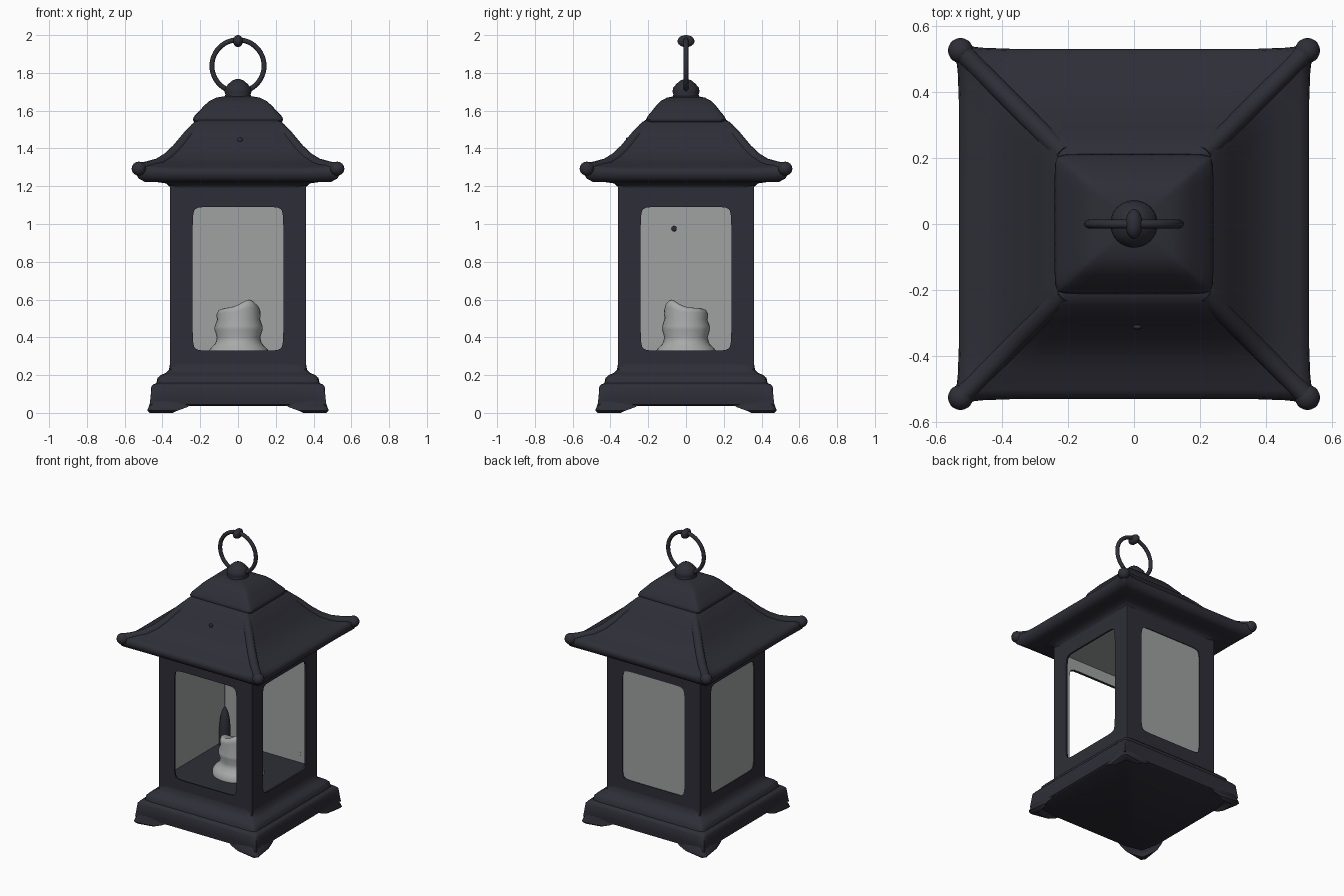
import bpy, bmesh, math
from mathutils import Matrix

cube = bpy.data.objects.get("Cube")
if cube:
    bpy.data.objects.remove(cube, do_unlink=True)


def material(name, rgb):
    m = bpy.data.materials.new(name)
    m.use_nodes = True
    m.diffuse_color = (*rgb, 1)
    bsdf = next(n for n in m.node_tree.nodes if n.type == 'BSDF_PRINCIPLED')
    bsdf.inputs["Base Color"].default_value = (*rgb, 1)
    return m


IRON = material("dark iron", (0.027, 0.027, 0.038))
GLASS = material("frosted grey", (0.345, 0.36, 0.355))
WAX = material("pale wax", (0.39, 0.4, 0.395))


def finish(obj, mats, angle=40):
    for m in mats:
        obj.data.materials.append(m)
    bpy.ops.object.select_all(action='DESELECT')
    obj.select_set(True)
    bpy.context.view_layer.objects.active = obj
    bpy.ops.object.shade_smooth_by_angle(angle=math.radians(angle))
    return obj


def from_bmesh(name, bm, mats, angle=40):
    bmesh.ops.recalc_face_normals(bm, faces=bm.faces)
    mesh = bpy.data.meshes.new(name)
    bm.to_mesh(mesh)
    bm.free()
    obj = bpy.data.objects.new(name, mesh)
    bpy.context.collection.objects.link(obj)
    return finish(obj, mats, angle)


def outline(hx, hy, k, n=12):
    """Rounded rectangle as (x, y, corner weight); a larger k is sharper."""
    pts = []
    for side in range(4):
        for i in range(n):
            t = math.sin(math.pi / 2 * (2 * i / n - 1))
            s = (1 + abs(t) ** k) ** (-1 / k)
            x, y = s, s * t
            for _ in range(side):
                x, y = -y, x
            pts.append((x * hx, y * hy, abs(t) ** 14))
    return pts


def loft(name, rings, mats, closed=False, inner_strip=None, angle=40):
    bm = bmesh.new()
    rows = [[bm.verts.new(p) for p in ring] for ring in rings]
    n = len(rows[0])
    pairs = list(zip(rows, rows[1:] + rows[:1]))
    for r, (a, b) in enumerate(pairs if closed else pairs[:-1]):
        for i in range(n):
            j = (i + 1) % n
            f = bm.faces.new((a[i], a[j], b[j], b[i]))
            f.material_index = int(r == inner_strip)
    if not closed:
        bm.faces.new(rows[0])
        bm.faces.new(rows[-1])
    return from_bmesh(name, bm, mats, angle)


def tower(name, profile, mat, k=20, cx=0, cy=0, depth=1, angle=40):
    """Stack of rounded squares: half width, height, corner flare, corner lift."""
    rings = []
    for half, z, *corner in profile:
        flare, lift = corner or (0, 0)
        rings.append([(cx + x * (1 + flare * w), cy + y * (1 + flare * w), z + lift * w)
                      for x, y, w in outline(half, half * depth, k)])
    return loft(name, rings, [mat], angle=angle)


def ball(name, loc, scale, mat):
    bm = bmesh.new()
    bmesh.ops.create_uvsphere(bm, u_segments=20, v_segments=12, radius=1)
    bmesh.ops.transform(bm, matrix=Matrix.Translation(loc) @ Matrix.Diagonal((*scale, 1)),
                        verts=bm.verts)
    return from_bmesh(name, bm, [mat], 60)


def box(name, loc, size, mat):
    bm = bmesh.new()
    bmesh.ops.create_cube(bm, size=1)
    bmesh.ops.transform(bm, matrix=Matrix.Translation(loc) @ Matrix.Diagonal((*size, 1)),
                        verts=bm.verts)
    return from_bmesh(name, bm, [mat])


# Stepped plinth
tower("base", [(0.44, 0.036, 0.03, 0), (0.454, 0.044, 0.055, 0), (0.458, 0.08, 0.035, 0),
               (0.458, 0.138, 0.02, 0), (0.45, 0.15, 0.01, 0), (0.432, 0.158),
               (0.426, 0.185), (0.41, 0.2), (0.385, 0.21), (0.366, 0.228),
               (0.36, 0.26)], IRON, k=30, angle=50)

# Corner feet, flared down from the plinth
for sx in (-1, 1):
    for sy in (-1, 1):
        rings = []
        for z, a, b, c in ((0, 0.345, 0.435, 0.468), (0.012, 0.32, 0.43, 0.481),
                           (0.03, 0.27, 0.42, 0.474), (0.07, 0.2, 0.4, 0.46)):
            d = c - 0.02
            rings.append([(sx * x, sy * y, z) for x, y in
                          ((c, d), (d, c), (a, d), (b, b), (d, a))])
        loft("foot", rings, [IRON], angle=50)

# Four thin walls with rounded openings, grey on the inside
MID = 0.71
for i, side in enumerate(("front", "left", "back", "right")):
    rings = []
    for hx, hz, k, y in ((0.352, 0.5, 400, -0.36), (0.24, 0.38, 16, -0.36),
                         (0.243, 0.383, 16, -0.345), (0.352, 0.5, 400, -0.345)):
        rings.append([(x, y, MID + z) for x, z, _ in outline(hx, hz, k)])
    wall = loft(side + "_wall", rings, [IRON, GLASS], closed=True, inner_strip=2, angle=30)
    turn = Matrix.Rotation(i * math.pi / 2, 4, 'Z')
    wall.data.transform(turn)
    # Frosted panes only at the back and the right
    if side in ("back", "right"):
        pane = loft(side + "_pane",
                    [[(x, y, MID + z) for x, z, _ in outline(0.246, 0.386, 16)]
                     for y in (-0.353, -0.344)], [GLASS], angle=30)
        pane.data.transform(turn)

# Rounded corner posts
for sx in (-1, 1):
    for sy in (-1, 1):
        tower("corner_post", [(0.009, 0.21), (0.009, 1.22)], IRON, k=5,
              cx=sx * 0.3512, cy=sy * 0.3512)

# Inside of the housing
box("floor", (0, 0, 0.285), (0.69, 0.69, 0.03), IRON)
box("ceiling", (0, 0, 1.175), (0.69, 0.69, 0.01), GLASS)
tower("inner_corner_mark", [(0.036, 0.3), (0.036, 0.42), (0.03, 0.49), (0.018, 0.54),
                            (0.002, 0.57)], IRON, k=2, cx=-0.306, cy=0.292)
ball("pane_speck", (-0.344, -0.063, 0.975), (0.005, 0.014, 0.014), IRON)

# Melted candle with one raised lip and one slumped side
candle = tower("candle", [(0.165, 0.298), (0.163, 0.325), (0.145, 0.345), (0.122, 0.37),
                          (0.115, 0.4), (0.127, 0.44), (0.126, 0.46), (0.114, 0.495),
                          (0.117, 0.53), (0.11, 0.55), (0.095, 0.556),
                          (0.05, 0.53)], WAX, k=2, cx=0.003, angle=60)
for v in candle.data.vertices:
    if v.co.z > 0.48:
        lip = math.exp(-((v.co.x - 0.06) ** 2 + (v.co.y + 0.08) ** 2) / 0.004)
        slump = math.exp(-((v.co.x + 0.08) ** 2 + (v.co.y - 0.08) ** 2) / 0.006)
        v.co.z += (0.04 * lip - 0.05 * slump) * (v.co.z - 0.48) / 0.07

# Sweeping roof with upturned corners
tower("roof", [(0.355, 1.182), (0.362, 1.198), (0.38, 1.215), (0.43, 1.222),
               (0.49, 1.222, 0.03, 0), (0.518, 1.238, 0.05, 0.005),
               (0.53, 1.266, 0.06, 0.02), (0.525, 1.29, 0.055, 0.028),
               (0.5, 1.302, 0.04, 0.022), (0.44, 1.326), (0.39, 1.358), (0.345, 1.402),
               (0.29, 1.47), (0.245, 1.528), (0.215, 1.55)], IRON, k=24, angle=60)

# Soft hip ridges and corner tips
for sx in (-1, 1):
    for sy in (-1, 1):
        path = bpy.data.curves.new("hip_ridge", 'CURVE')
        path.dimensions = '3D'
        path.bevel_depth = 0.03
        path.bevel_resolution = 3
        path.use_fill_caps = True
        line = path.splines.new('POLY')
        stops = ((0.525, 1.297), (0.48, 1.302), (0.42, 1.319), (0.37, 1.35),
                 (0.325, 1.393), (0.27, 1.459), (0.21, 1.52))
        line.points.add(len(stops) - 1)
        for p, (d, z) in zip(line.points, stops):
            p.co = (sx * d, sy * d, z, 1)
        ridge = bpy.data.objects.new("hip_ridge", path)
        bpy.context.collection.objects.link(ridge)
        bpy.ops.object.select_all(action='DESELECT')
        ridge.select_set(True)
        bpy.context.view_layer.objects.active = ridge
        bpy.ops.object.convert(target='MESH')
        finish(bpy.context.view_layer.objects.active, [IRON], 60)
        ball("corner_tip", (sx * 0.525, sy * 0.525, 1.293), (0.038, 0.038, 0.037), IRON)
ball("roof_pip", (0.01, -0.312, 1.445), (0.014, 0.007, 0.014), IRON)

# Upper cap and knob
tower("roof_cap", [(0.21, 1.535), (0.232, 1.54), (0.24, 1.553), (0.232, 1.57),
                   (0.205, 1.598), (0.178, 1.628), (0.15, 1.652), (0.115, 1.669),
                   (0.06, 1.678)], IRON, k=16, depth=0.88, angle=60)
tower("knob", [(0.075, 1.665), (0.066, 1.685), (0.072, 1.7), (0.068, 1.722),
               (0.05, 1.742), (0.03, 1.76), (0.01, 1.767)], IRON, k=2, angle=60)

# Carrying ring
bpy.ops.mesh.primitive_torus_add(location=(0, 0, 1.837), rotation=(math.pi / 2, 0, 0),
                                 major_radius=0.138, minor_radius=0.013,
                                 major_segments=48, minor_segments=12)
handle = bpy.context.object
handle.name = "carrying_ring"
finish(handle, [IRON], 60)
ball("ring_bead", (0, 0, 1.968), (0.026, 0.045, 0.032), IRON)
